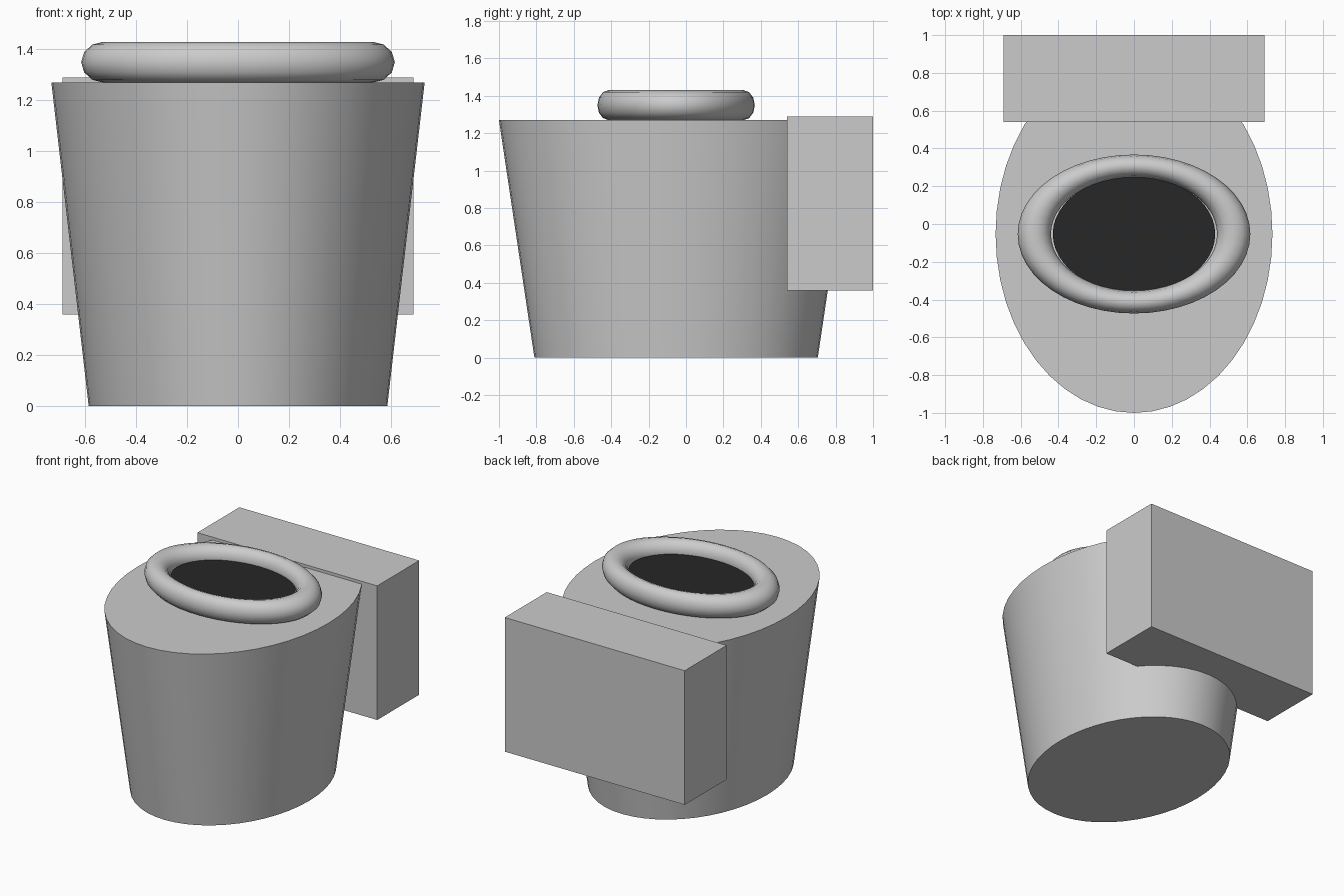
import bpy
import math

if "Cube" in bpy.data.objects:
    bpy.data.objects.remove(bpy.data.objects["Cube"])

CENTRE_Y = -0.053


def finish(obj, name, scale=(1, 1, 1), smooth=True):
    obj.name = name
    obj.scale = scale
    bpy.ops.object.transform_apply(location=False, rotation=False, scale=True)
    if smooth:
        bpy.ops.object.shade_smooth_by_angle(angle=math.radians(40))
    return obj


# Bowl: tapered oval pedestal
bpy.ops.mesh.primitive_cone_add(vertices=48, radius1=0.8, radius2=1.0, depth=1.27,
                                location=(0, CENTRE_Y, 0.635))
finish(bpy.context.object, "bowl", (0.733, 0.947, 1))

# Seat: squashed oval ring resting on the bowl
bpy.ops.mesh.primitive_torus_add(major_segments=48, minor_segments=12,
                                 major_radius=0.528, minor_radius=0.088,
                                 location=(0, CENTRE_Y, 1.35))
finish(bpy.context.object, "seat", (1, 0.683, 0.91))

# Opening: dark oval disc filling the ring
bpy.ops.mesh.primitive_cylinder_add(vertices=48, radius=1, depth=0.08,
                                    location=(0, CENTRE_Y, 1.308))
opening = finish(bpy.context.object, "opening", (0.43, 0.307, 1))
dark = bpy.data.materials.new("dark")
dark.diffuse_color = (0.02, 0.02, 0.02, 1)
dark.use_nodes = True
dark.node_tree.nodes["Principled BSDF"].inputs["Base Color"].default_value = dark.diffuse_color
opening.data.materials.append(dark)

# Tank: plain box behind the bowl
bpy.ops.mesh.primitive_cube_add(size=1, location=(0, 0.77, 0.825))
finish(bpy.context.object, "tank", (1.38, 0.46, 0.93), smooth=False)
